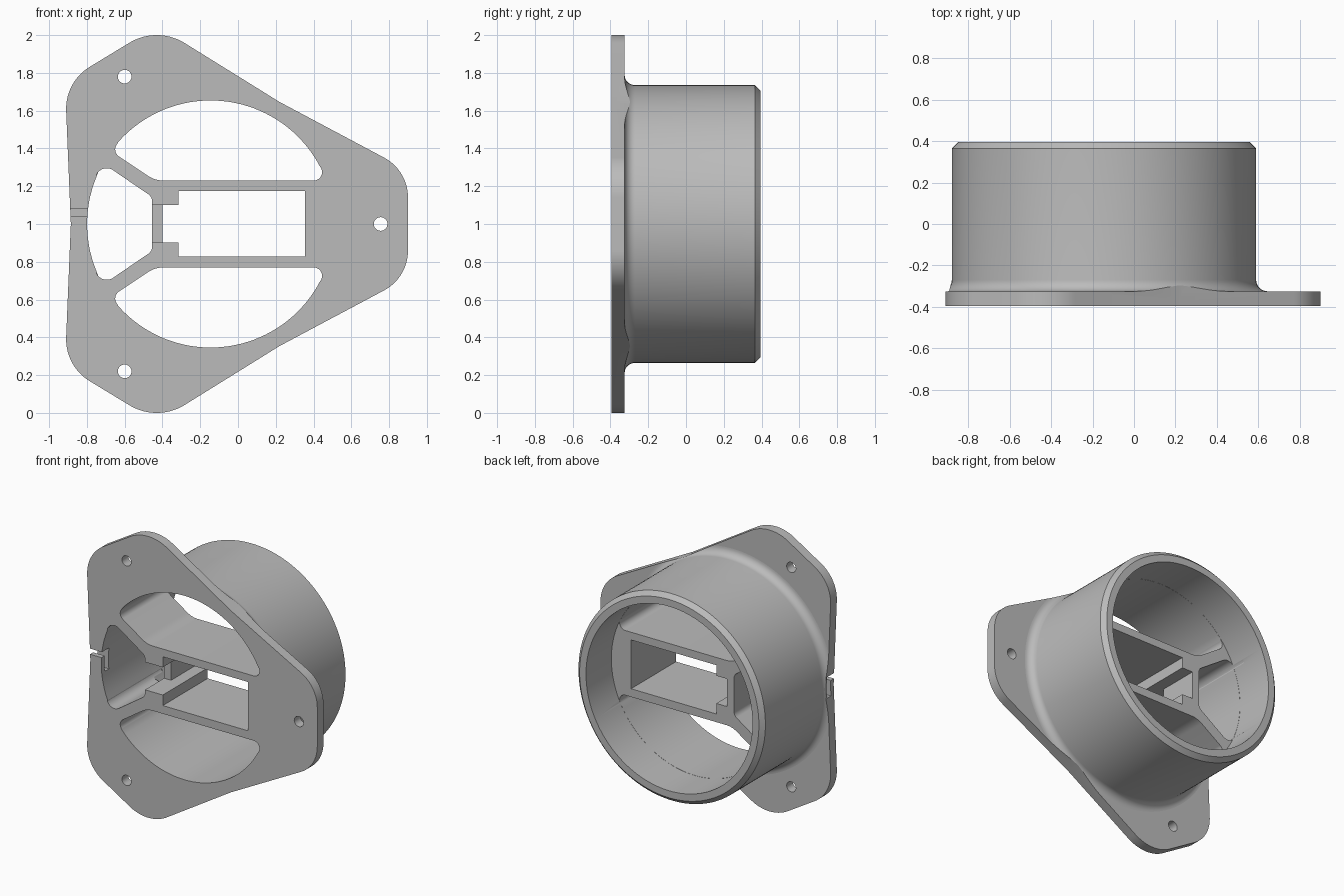
import bpy, bmesh
from math import sin, cos, radians, pi

cube = bpy.data.objects.get("Cube")
if cube:
    bpy.data.objects.remove(cube, do_unlink=True)

grey = bpy.data.materials.new("plain_grey")
grey.use_nodes = True
grey.diffuse_color = (0.5, 0.5, 0.5, 1)
grey.node_tree.nodes["Principled BSDF"].inputs["Base Color"].default_value = (0.5, 0.5, 0.5, 1)

FRONT, FLANGE_BACK, WEB_BACK, BACK = -0.395, -0.325, 0.11, 0.395
TUBE_X, OUTER, BORE = -0.145, 0.735, 0.655


def new_object(name, bm):
    bmesh.ops.recalc_face_normals(bm, faces=bm.faces)
    mesh = bpy.data.meshes.new(name)
    bm.to_mesh(mesh)
    bm.free()
    mesh.materials.append(grey)
    obj = bpy.data.objects.new(name, mesh)
    bpy.context.collection.objects.link(obj)
    return obj


def arc(cx, cz, r, a0, a1):
    """Points on an arc, with z measured from the centre line."""
    n = max(2, int(abs(a1 - a0) / 3 * min(1, r / 0.1 + 0.3)))
    angles = [radians(a0 + (a1 - a0) * i / n) for i in range(n + 1)]
    return [(cx + r * cos(a), cz + r * sin(a)) for a in angles]


def mirrored(points):
    """Close an upper half outline with its reflection."""
    return points + [(x, -z) for x, z in reversed(points) if abs(z) > 1e-6]


def prism(name, points, y0, y1):
    bm = bmesh.new()
    face = bm.faces.new([bm.verts.new((x, y0, 1 + z)) for x, z in points])
    moved = bmesh.ops.extrude_face_region(bm, geom=[face])["geom"]
    bmesh.ops.translate(bm, vec=(0, y1 - y0, 0),
                        verts=[v for v in moved if isinstance(v, bmesh.types.BMVert)])
    return new_object(name, bm)


def box(name, x0, x1, z0, z1, y0, y1):
    return prism(name, [(x0, z0), (x1, z0), (x1, z1), (x0, z1)], y0, y1)


def lathe(name, profile, steps=144):
    """Revolve (radius, y) points around the tube axis."""
    bm = bmesh.new()
    rings = []
    for r, y in profile:
        ring = [bm.verts.new((TUBE_X + r * cos(2 * pi * i / steps), y,
                              1 + r * sin(2 * pi * i / steps))) for i in range(steps)]
        rings.append(ring)
    for a, b in zip(rings, rings[1:]):
        for i in range(steps):
            j = (i + 1) % steps
            bm.faces.new((a[i], a[j], b[j], b[i]))
    bm.faces.new(rings[0])
    bm.faces.new(rings[-1])
    return new_object(name, bm)


def boolean(target, tool, operation):
    mod = target.modifiers.new(operation.lower(), "BOOLEAN")
    mod.operation, mod.object, mod.solver = operation, tool, "EXACT"
    bpy.context.view_layer.objects.active = target
    bpy.ops.object.modifier_apply(modifier=mod.name)
    bpy.data.objects.remove(tool, do_unlink=True)


# Flange outline with three rounded lobes
outline = mirrored(arc(0.66, 0.14, 0.24, 0, 62) + [(0.22, 0.646)]
                   + arc(-0.43, 0.72, 0.28, 58, 119.5)
                   + arc(-0.65, 0.61, 0.26, 119.5, 183) + [(-0.885, 0)])
flange = prism("flange_with_tube", outline, FRONT, FLANGE_BACK)

# Tube with a chamfered rim and a fillet at its foot, trimmed to the flange
fillet = 0.055
profile = [(OUTER + fillet, FRONT + 0.03)]
for i in range(9):
    a = pi / 2 * i / 8
    profile.append((OUTER + fillet * (1 - sin(a)), FLANGE_BACK + fillet * (1 - cos(a))))
profile += [(OUTER, BACK - 0.03), (OUTER - 0.03, BACK)]
tube = lathe("tube", profile)
boolean(tube, prism("trim", outline, FRONT - 0.1, BACK + 0.1), "INTERSECT")
boolean(flange, tube, "UNION")

# Bore from the back, leaving the inner web
boolean(flange, lathe("bore", [(BORE, WEB_BACK), (BORE, BACK + 0.1)]), "DIFFERENCE")

# Large rounded openings above and below the central box
for side in (1, -1):
    opening = (arc(0.40, 0.275, 0.045, -90, 26.8) + arc(TUBE_X, 0, BORE - 0.001, 27.5, 138.6)
               + arc(-0.605, 0.395, 0.045, 139.3, 235.5) + arc(-0.394, 0.38, 0.15, 235.5, 270))
    cutter = prism("opening", [(x, side * z) for x, z in opening], FRONT - 0.1, WEB_BACK + 0.1)
    boolean(flange, cutter, "DIFFERENCE")

# Side opening between the two slanted struts
side_opening = mirrored(arc(-0.5, 0.12, 0.045, 0, 55.5) + arc(-0.695, 0.235, 0.06, 55.5, 156.9)
                        + arc(TUBE_X, 0, BORE - 0.001, 157.5, 180))
boolean(flange, prism("side_opening", side_opening, FRONT - 0.1, WEB_BACK + 0.1), "DIFFERENCE")

# Rectangular socket, its narrow end, the front passage and the small hooked slot
through = (FRONT - 0.1, WEB_BACK + 0.1)
cuts = [("socket", -0.315, 0.355, -0.172, 0.175, *through),
        ("socket_end", -0.40, -0.30, -0.097, 0.1, *through),
        ("front_passage", -0.48, -0.39, -0.097, 0.1, FRONT - 0.1, -0.18),
        ("slot_mouth", -0.95, -0.77, 0.04, 0.08, FRONT - 0.1, -0.34),
        ("slot_hook", -0.95, -0.77, -0.07, 0.08, -0.36, -0.315)]
for cut in cuts:
    boolean(flange, box(*cut), "DIFFERENCE")

# Screw holes
for x, z in ((-0.6, 0.78), (-0.6, -0.78), (0.755, 0)):
    boolean(flange, prism("screw_hole", arc(x, z, 0.036, 0, 345), FRONT - 0.1, FLANGE_BACK + 0.1),
            "DIFFERENCE")

bpy.ops.object.select_all(action="DESELECT")
flange.select_set(True)
bpy.context.view_layer.objects.active = flange
bpy.ops.object.shade_smooth_by_angle(angle=radians(25))
